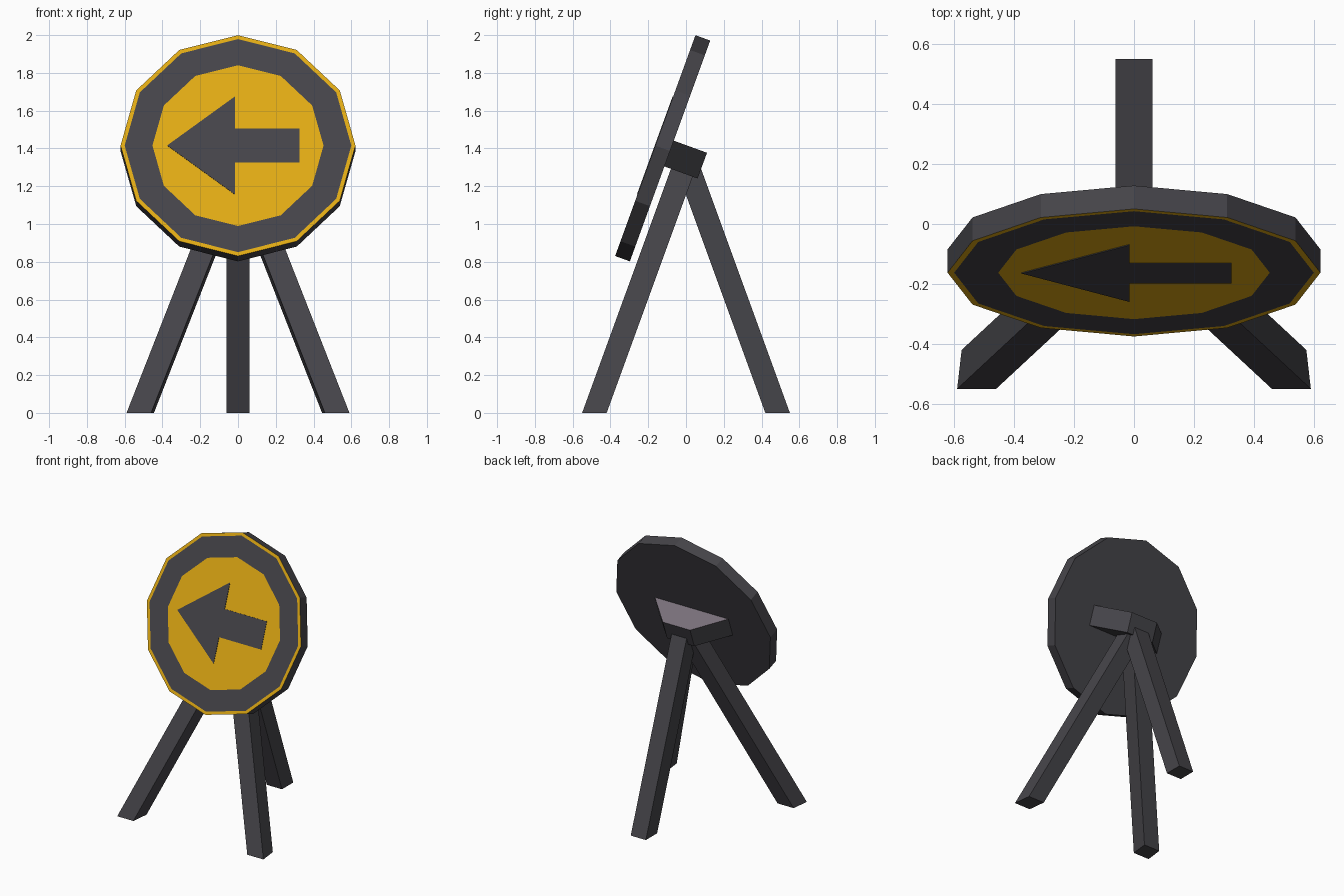
import bpy, bmesh, math
from mathutils import Vector

if "Cube" in bpy.data.objects:
    bpy.data.objects.remove(bpy.data.objects["Cube"])

TILT = math.radians(20)
S, C = math.sin(TILT), math.cos(TILT)


def material(name, rgb):
    m = bpy.data.materials.new(name)
    m.diffuse_color = (*rgb, 1)
    m.use_nodes = True
    m.node_tree.nodes["Principled BSDF"].inputs["Base Color"].default_value = m.diffuse_color
    return m


DARK = material("dark grey", (0.060, 0.058, 0.067))
YELLOW = material("amber yellow", (0.76, 0.41, 0.007))
LIGHT = material("light grey", (0.20, 0.17, 0.205))


def panel(x, u, d):
    """Tilted panel space (across, up the panel, depth to the back) to world."""
    return Vector((x, -0.1625 + S * u + C * d, 1.415 + C * u - S * d))


def finish(name, bm, mats):
    bmesh.ops.recalc_face_normals(bm, faces=bm.faces)
    me = bpy.data.meshes.new(name)
    bm.to_mesh(me)
    bm.free()
    for m in mats:
        me.materials.append(m)
    ob = bpy.data.objects.new(name, me)
    bpy.context.collection.objects.link(ob)
    return ob


def loft(bm, loops, slots, cap_slots=(0, 0)):
    """Join closed loops with quads and cap both ends."""
    rings = [[bm.verts.new(p) for p in loop] for loop in loops]
    n = len(rings[0])
    for a, b, slot in zip(rings, rings[1:], slots):
        for i in range(n):
            j = (i + 1) % n
            bm.faces.new((a[i], a[j], b[j], b[i])).material_index = slot
    for ring, slot in ((rings[0], cap_slots[0]), (rings[-1], cap_slots[1])):
        bm.faces.new(ring).material_index = slot


def ring(r, d):
    return [panel(r * math.sin(k * math.pi / 6), r * math.cos(k * math.pi / 6), d)
            for k in range(12)]


# Twelve-sided sign disc: back, edge, amber rim, dark band, amber centre
bm = bmesh.new()
loft(bm, [ring(0.622, 0.083), ring(0.622, 0), ring(0.60, 0), ring(0.453, 0)],
     [0, 1, 0], (0, 1))
finish("sign_disc", bm, [DARK, YELLOW])
# the first lofted band is the dark edge, the second the amber rim

# Arrow plate on the front
arrow = [(-0.375, 0), (-0.015, 0.277), (-0.015, 0.096), (0.325, 0.096),
         (0.325, -0.096), (-0.015, -0.096), (-0.015, -0.277)]
bm = bmesh.new()
loft(bm, [[panel(x, u, d) for x, u in arrow] for d in (0.002, -0.003)], [0])
finish("arrow", bm, [DARK])

# Tapered bracket behind the disc, with a lighter top
plan = [(-0.30, 0.08), (0.30, 0.08), (0.11, 0.27), (-0.11, 0.27)]
bm = bmesh.new()
loft(bm, [[panel(x, u, d) for x, d in plan] for u in (-0.087, 0.058)], [0], (0, 1))
finish("bracket", bm, [DARK, LIGHT])


# Splayed legs, cut level at the ground
def leg(name, foot, lean, top=1.31):
    bm = bmesh.new()
    loft(bm, [[Vector((x + lean[0] * z, y + lean[1] * z, z)) for x, y in foot]
              for z in (0, top)], [0])
    finish(name, bm, [DARK])


front_foot = [(0.59, -0.55), (0.46, -0.55), (0.445, -0.42), (0.575, -0.42)]
for side, s in (("right", 1), ("left", -1)):
    leg("front_leg_" + side, [(s * x, y) for x, y in front_foot], (-s * 0.392, 0.364))
leg("back_leg", [(-0.061, 0.42), (0.061, 0.42), (0.061, 0.55), (-0.061, 0.55)],
    (0, -0.364))
